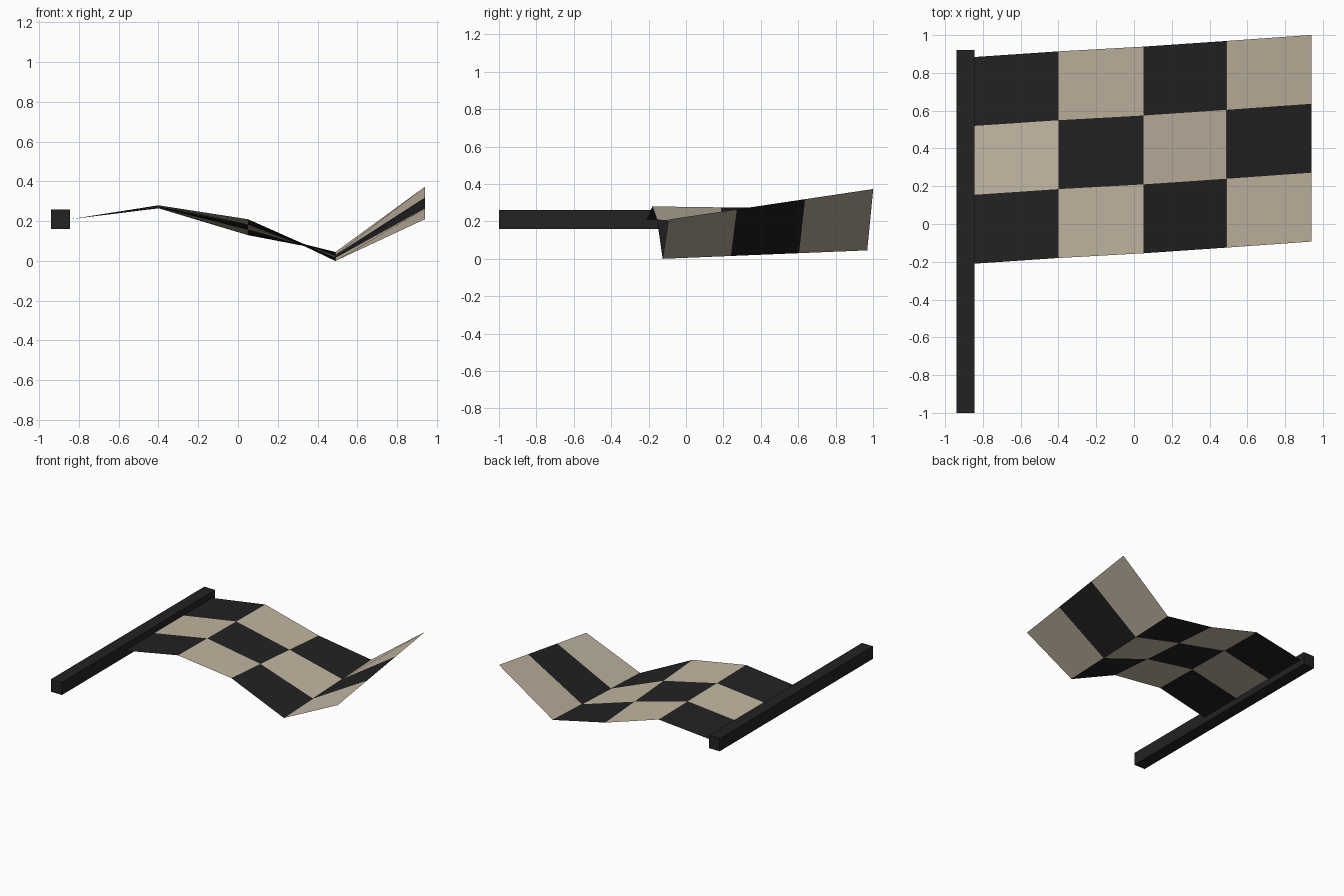
import bpy
import bmesh

default = bpy.data.objects.get("Cube")
if default:
    bpy.data.objects.remove(default, do_unlink=True)


def make_material(name, rgb):
    mat = bpy.data.materials.new(name)
    mat.use_nodes = True
    color = (*rgb, 1.0)
    mat.diffuse_color = color
    mat.node_tree.nodes["Principled BSDF"].inputs["Base Color"].default_value = color
    return mat


def make_object(name, bm, materials):
    mesh = bpy.data.meshes.new(name)
    bm.to_mesh(mesh)
    bm.free()
    for mat in materials:
        mesh.materials.append(mat)
    obj = bpy.data.objects.new(name, mesh)
    bpy.context.collection.objects.link(obj)
    return obj


black = make_material("charcoal_black", (0.016, 0.016, 0.016))
cream = make_material("cream", (0.54, 0.47, 0.36))

# Square flagpole
bm = bmesh.new()
bmesh.ops.create_cube(bm, size=1.0)
bmesh.ops.scale(bm, vec=(0.096, 1.92, 0.1), verts=bm.verts)
bmesh.ops.translate(bm, vec=(-0.892, -0.04, 0.21), verts=bm.verts)
make_object("flagpole", bm, [black])

# Waving cloth: each column is x, front y, front z, back z
columns = [
    (-0.845, -0.21, 0.21, 0.21),
    (-0.40, -0.18, 0.28, 0.265),
    (0.05, -0.155, 0.21, 0.13),
    (0.49, -0.125, 0.0, 0.045),
    (0.94, -0.093, 0.21, 0.373),
]
rows = 3
length = 1.094
bm = bmesh.new()
grid = []
for x, y, z_front, z_back in columns:
    line = []
    for j in range(rows + 1):
        t = j / rows
        line.append(bm.verts.new((x, y + length * t, z_front + (z_back - z_front) * t)))
    grid.append(line)

# Checkered squares alternate between the two colours
for i in range(len(columns) - 1):
    for j in range(rows):
        face = bm.faces.new((grid[i][j], grid[i + 1][j], grid[i + 1][j + 1], grid[i][j + 1]))
        face.material_index = (i + j) % 2
make_object("checkered_cloth", bm, [black, cream])
